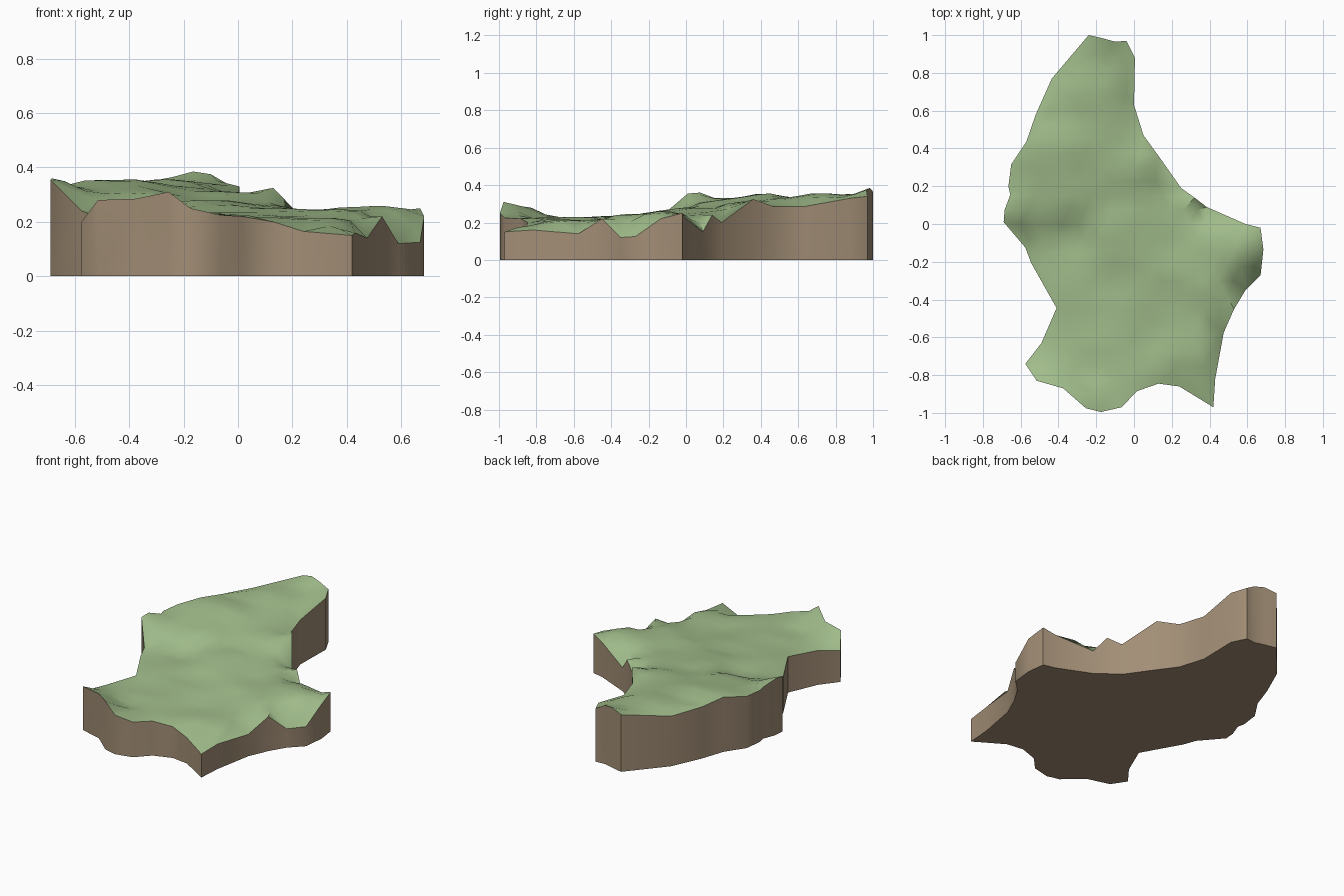
import bpy, bmesh, math
from mathutils import Vector, noise
from mathutils.geometry import delaunay_2d_cdt

if "Cube" in bpy.data.objects:
    bpy.data.objects.remove(bpy.data.objects["Cube"])

# Coastline of the terrain block, clockwise from the north tip: x, y, top height
EDGE = [
    (-.24, 1, .365), (-.165, .983, .385), (-.10, .965, .375), (-.04, .97, .34),
    (.005, .88, .33), (0, .63, .285), (.05, .47, .285), (.13, .36, .325),
    (.25, .19, .2), (.32, .14, .24), (.385, .09, .15), (.59, 0, .22),
    (.67, -.02, .25), (.685, -.135, .22), (.67, -.27, .125), (.59, -.35, .12),
    (.53, -.45, .22), (.475, -.575, .14), (.43, -.82, .16),
    (.42, -.97, .15), (.24, -.86, .165), (.13, -.845, .2),
    (.015, -.885, .22), (-.065, -.97, .225), (-.175, -.995, .25), (-.255, -.975, .31),
    (-.375, -.87, .285), (-.515, -.83, .28), (-.575, -.74, .2),
    (-.49, -.63, .22), (-.41, -.445, .23), (-.545, -.205, .23), (-.575, -.125, .24),
    (-.69, .01, .355), (-.685, .075, .36), (-.655, .155, .33), (-.665, .2, .33),
    (-.65, .315, .33), (-.57, .435, .35), (-.52, .58, .33), (-.435, .77, .32),
]
# Plateau and lowland spot heights
SPOTS = [
    (-.25, .85, .345), (-.25, .68, .35), (-.22, .53, .325), (-.4, .42, .35),
    (-.1, .3, .31), (-.4, .15, .325), (.12, .06, .255), (-.1, .02, .28),
    (-.35, -.12, .235), (.2, -.2, .24), (.56, -.1, .265), (.4, -.15, .25),
    (-.15, -.45, .23), (.3, -.55, .215), (-.2, -.7, .215), (.15, -.7, .21),
]


def height(p):
    """Blend the spot and edge heights, with a little rolling noise."""
    total = weight = 0
    for pts, strength in ((SPOTS, 1), (EDGE, .1)):
        for x, y, z in pts:
            w = strength / (math.hypot(p.x - x, p.y - y) ** 3 + 1e-5)
            total += w * z
            weight += w
    n = noise.noise(Vector((p.x * 5, p.y * 7, 3.3)))
    return total / weight + .018 * n


def inside(p):
    """True when p lies inside the outline and clear of its edge."""
    hit = False
    for i, a in enumerate(EDGE):
        a, b = Vector(a[:2]), Vector(EDGE[i - 1][:2])
        if (a.y > p.y) != (b.y > p.y) and p.x < a.x + (p.y - a.y) * (b.x - a.x) / (b.y - a.y):
            hit = not hit
        t = max(0, min(1, (p - a).dot(b - a) / (b - a).length_squared))
        if (p - a - t * (b - a)).length < .035:
            return False
    return hit


def material(name, rgb):
    m = bpy.data.materials.new(name)
    m.diffuse_color = (*rgb, 1)
    m.use_nodes = True
    m.node_tree.nodes["Principled BSDF"].inputs["Base Color"].default_value = m.diffuse_color
    return m


def make_object(name, bm, mat):
    me = bpy.data.meshes.new(name)
    bm.to_mesh(me)
    bm.free()
    ob = bpy.data.objects.new(name, me)
    bpy.context.collection.objects.link(ob)
    me.materials.append(mat)
    bpy.ops.object.select_all(action='DESELECT')
    ob.select_set(True)
    bpy.context.view_layer.objects.active = ob
    bpy.ops.object.shade_smooth_by_angle(angle=math.radians(45))
    return ob


# Terrain surface: staggered grid triangulated inside the outline
n = len(EDGE)
STEP = .075
points = [Vector(e[:2]) for e in EDGE]
for j in range(-14, 15):
    for i in range(-10, 11):
        p = Vector(((i + .5 * (j % 2)) * STEP, j * STEP))
        if inside(p):
            points.append(p)
loop = [(i, (i + 1) % n) for i in range(n)]
verts, _, faces, origin, _, _ = delaunay_2d_cdt(points, loop, [], 1, 1e-5)
bm = bmesh.new()
vs = []
for v, src in zip(verts, origin):
    z = EDGE[src[0]][2] if src and src[0] < n else height(v)
    vs.append(bm.verts.new((v.x, v.y, z)))
for f in faces:
    bm.faces.new([vs[k] for k in f])
bmesh.ops.recalc_face_normals(bm, faces=bm.faces)
if sum(f.normal.z for f in bm.faces) < 0:
    bmesh.ops.reverse_faces(bm, faces=bm.faces)
make_object("terrain_surface", bm, material("grass green", (.36, .51, .26)))

# Cliff walls and flat underside
bm = bmesh.new()
top = [bm.verts.new(e) for e in EDGE]
low = [bm.verts.new((e[0], e[1], 0)) for e in EDGE]
for i in range(n):
    k = (i + 1) % n
    bm.faces.new((top[i], top[k], low[k], low[i]))
base = bm.faces.new(low)
bmesh.ops.triangulate(bm, faces=[base])
bmesh.ops.recalc_face_normals(bm, faces=bm.faces)
if sum(f.normal.z for f in bm.faces) > 0:
    bmesh.ops.reverse_faces(bm, faces=bm.faces)
make_object("cliff_base", bm, material("earth brown", (.36, .27, .18)))
